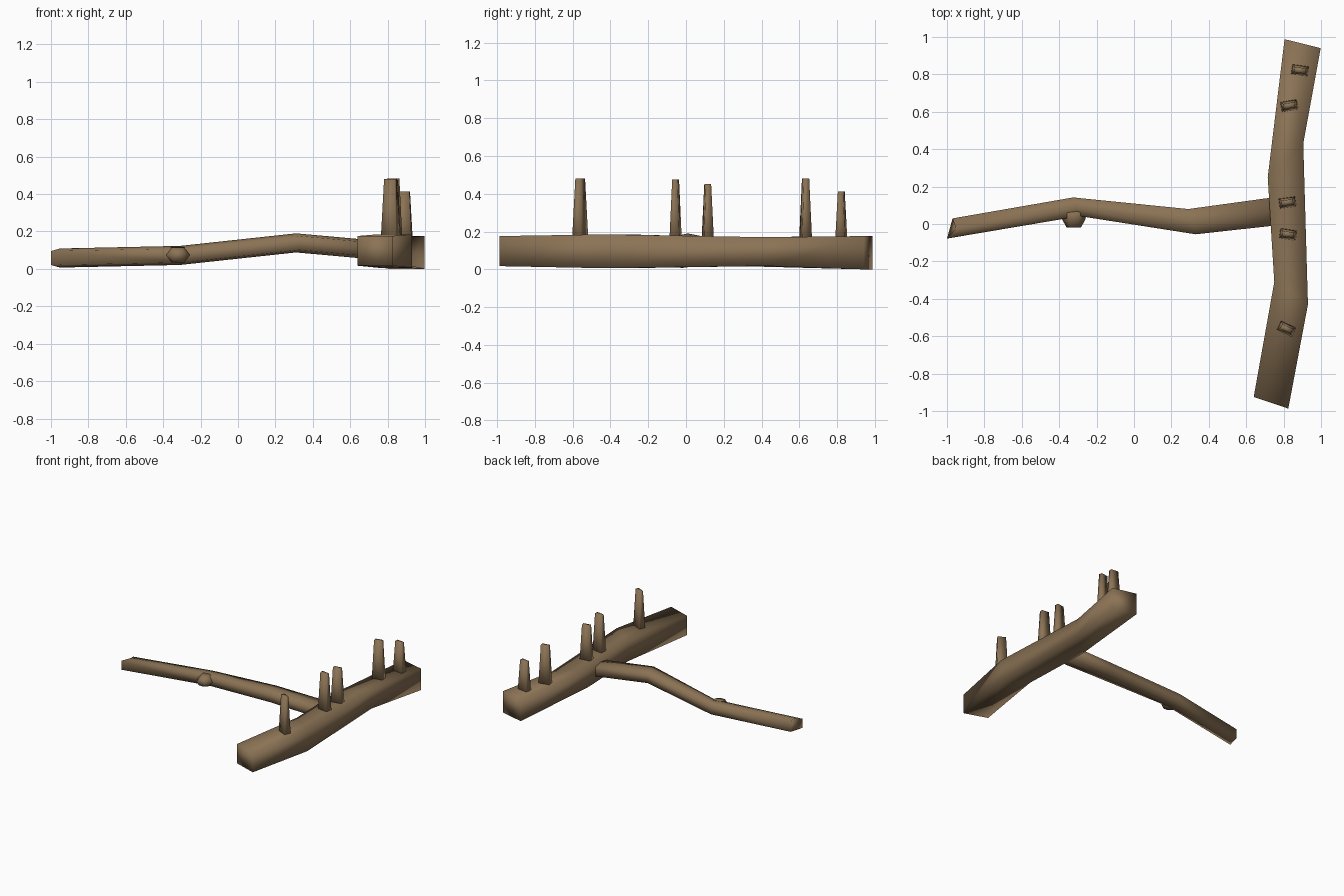
import bpy, bmesh, math
from mathutils import Vector, Matrix

if "Cube" in bpy.data.objects:
    bpy.data.objects.remove(bpy.data.objects["Cube"])

wood = bpy.data.materials.new("weathered wood")
wood.diffuse_color = (0.258, 0.171, 0.091, 1)
wood.use_nodes = True
wood.node_tree.nodes["Principled BSDF"].inputs["Base Color"].default_value = wood.diffuse_color


def loft(name, rings):
    """Skin a list of point rings into a closed, softly shaded solid."""
    bm = bmesh.new()
    vs = [[bm.verts.new(p) for p in r] for r in rings]
    n = len(vs[0])
    for a, b in zip(vs, vs[1:]):
        for i in range(n):
            j = (i + 1) % n
            bm.faces.new((a[i], a[j], b[j], b[i]))
    # fan caps from quads/hexagons
    bm.faces.new(vs[0][::-1])
    bm.faces.new(vs[-1])
    bmesh.ops.recalc_face_normals(bm, faces=bm.faces)
    for f in bm.faces:
        f.smooth = True
    me = bpy.data.meshes.new(name)
    bm.to_mesh(me)
    bm.free()
    me.materials.append(wood)
    ob = bpy.data.objects.new(name, me)
    bpy.context.collection.objects.link(ob)
    return ob


# Head beam: bent four-sided timber; left xy, right xy, bottom z, top z
beam = [((0.64, -0.925), (0.825, -0.987), 0.017, 0.176),
        ((0.75, -0.31), (0.93, -0.43), 0.006, 0.185),
        ((0.715, 0.25), (0.905, 0.43), 0.018, 0.170),
        ((0.805, 0.988), (0.998, 0.94), 0.0, 0.176)]
loft("head_beam", [[(*l, b), (*r, b), (*r, t), (*l, t)] for l, r, b, t in beam])

# Handle: bent six-sided pole with a notched free end; front xy, mid xy, back xy, centre z
handle = [((-1.0, -0.078), (-0.952, -0.025), (-0.97, 0.03), 0.058),
          ((-0.29, 0.042), (-0.31, 0.09), (-0.325, 0.142), 0.072),
          ((0.33, -0.055), (0.31, 0.01), (0.29, 0.08), 0.139),
          ((0.80, -0.003), (0.80, 0.07), (0.80, 0.15), 0.095)]
rings = []
for f, m, b, z in handle:
    rings.append([(*f, z - 0.037), (*m, z - 0.051), (*b, z - 0.037),
                  (*b, z + 0.037), (*m, z + 0.051), (*f, z + 0.037)])
loft("handle", rings)

# Broken twig stub on the side of the handle
stub = []
for y, rx, rz in ((0.08, 0.075, 0.05), (0.025, 0.062, 0.046), (-0.02, 0.038, 0.03)):
    stub.append([(-0.322 + rx * math.cos(a), y, 0.074 + rz * math.sin(a))
                 for a in (i * math.tau / 6 for i in range(6))])
loft("twig_stub", stub)

# Tapered pegs: x, y, top z, twist in degrees
pegs = [(0.815, -0.56, 0.48, -25), (0.823, -0.055, 0.475, -8), (0.82, 0.115, 0.452, 8),
        (0.83, 0.633, 0.482, 10), (0.887, 0.822, 0.413, -8)]
for k, (x, y, top, deg) in enumerate(pegs):
    rot = Matrix.Rotation(math.radians(deg), 3, 'Z')
    rings = []
    for z, w, d in ((0.10, 0.047, 0.029), (top, 0.031, 0.014)):
        rings.append([Vector((x, y, z)) + rot @ Vector((sx * w, sy * d, 0))
                      for sx, sy in ((-1, -1), (1, -1), (1, 1), (-1, 1))])
    loft(f"peg_{k + 1}", rings)
